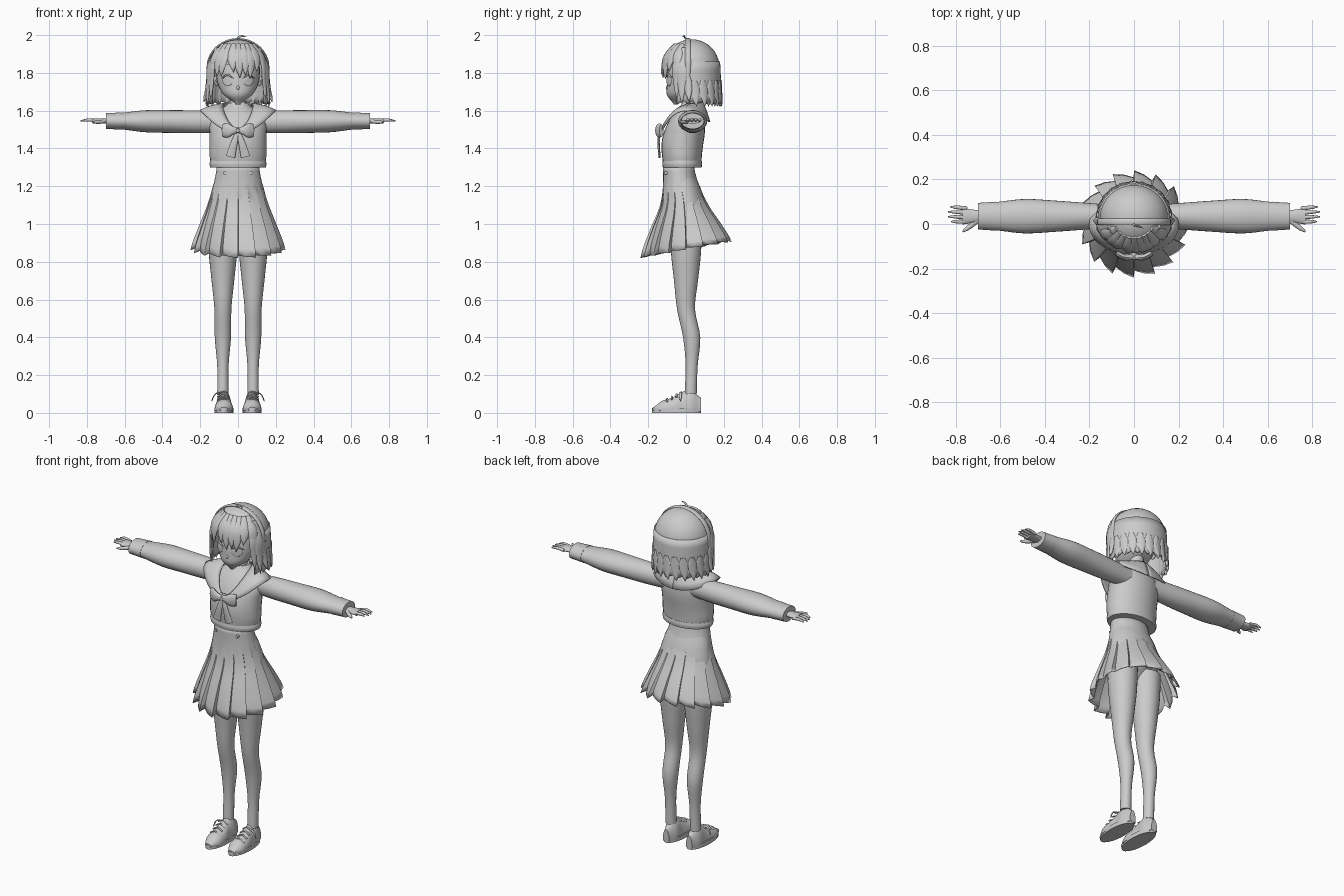
import bpy, bmesh, math, random
from mathutils import Vector

cube = bpy.data.objects.get("Cube")
if cube:
    bpy.data.objects.remove(cube)

random.seed(4)
made = []
GREY = (.6, .6, .6, 1)
FRONT, UP, SIDE = Vector((0, -1, 0)), Vector((0, 0, 1)), Vector((1, 0, 0))
LEG_X, ARM_Y, ARM_Z = .08, .035, 1.545
EVEN, LEAF, TAPER = (1, 1), (.2, 1, 1, .2), (.5, 1, .8, .02)

clay = bpy.data.materials.new("clay_grey")
clay.use_nodes = True
clay.diffuse_color = GREY
clay.node_tree.nodes["Principled BSDF"].inputs["Base Color"].default_value = GREY


def curve(keys, t):
    """Smooth value at t through evenly spaced keys; a single number stays constant."""
    if isinstance(keys, (int, float)):
        return keys
    last = len(keys) - 1
    i = min(int(t * last), last - 1)
    u = t * last - i
    a, b, c, d = keys[max(i - 1, 0)], keys[i], keys[i + 1], keys[min(i + 2, last)]
    return b + (c - a) * (u / 2) + (2 * a - 5 * b + 4 * c - d) * (u * u / 2) + (3 * b - a - 3 * c + d) * (u ** 3 / 2)


def circle(count):
    return [math.tau * i / count for i in range(count)]


def loft(name, rings, closed=True, caps=True, mirror=False, thick=0):
    """Skin a list of point rings into one mesh object."""
    mesh = bpy.data.meshes.new(name)
    bm = bmesh.new()
    grid = [[bm.verts.new(p) for p in ring] for ring in rings]
    count = len(grid[0])
    for low, high in zip(grid, grid[1:]):
        for i in range(count if closed else count - 1):
            j = (i + 1) % count
            bm.faces.new((low[i], low[j], high[j], high[i]))
    if closed and caps:
        bm.faces.new(grid[0])
        bm.faces.new(grid[-1])
    bmesh.ops.recalc_face_normals(bm, faces=bm.faces)
    bm.to_mesh(mesh)
    bm.free()
    mesh.materials.append(clay)
    ob = bpy.data.objects.new(name, mesh)
    bpy.context.collection.objects.link(ob)
    if thick:
        solid = ob.modifiers.new("thickness", 'SOLIDIFY')
        solid.thickness, solid.offset = thick, 0
    if mirror:
        ob.modifiers.new("mirror", 'MIRROR').use_mirror_merge = False
    made.append(ob)


def tube(name, axis, start, end, a, b, wide, deep=None, squash=1, steps=24, sides=28, floor=None, **options):
    """Elliptical sections along an axis; a, b are the centre and wide, deep the radii."""
    rings = []
    for step in range(steps + 1):
        t = step / steps
        pos = start + (end - start) * t
        ra = curve(wide, t)
        rb = ra * squash if deep is None else curve(deep, t)
        ring = []
        for angle in circle(sides):
            p = curve(a, t) + ra * math.cos(angle)
            q = curve(b, t) + rb * math.sin(angle)
            if floor is not None:
                q = max(q, floor)
            ring.append({'x': (pos, p, q), 'y': (p, pos, q), 'z': (p, q, pos)}[axis])
        rings.append(ring)
    loft(name, rings, **options)


def sweep(name, points, width, thick, out, shape=LEAF, steps=14, **options):
    """Flattened strand along a path; out is its thin direction."""
    keys = [Vector(p) for p in points]
    path = [curve(keys, i / steps) for i in range(steps + 1)]
    rings = []
    for i, p in enumerate(path):
        along = (path[min(i + 1, steps)] - path[max(i - 1, 0)]).normalized()
        across = along.cross(out(p) if callable(out) else out).normalized()
        normal = across.cross(along)
        w = max(width * curve(shape, i / steps), .001)
        rings.append([p + across * w * math.cos(v) + normal * min(thick, w) * math.sin(v) for v in circle(12)])
    loft(name, rings, **options)


# Legs and shorts
tube("legs", 'z', .1, 1, LEG_X, (.025, .03, .03, 0, 0, 0, 0),
     (.03, .03, .043, .045, .06, .075, .08), squash=1.06, mirror=True)
tube("shorts", 'z', .93, 1.3, 0, (0, 0, -.03), (.03, .15, .14, .1), squash=.65)

# Shoes, soles and laces
tube("shoe_soles", 'z', 0, .025, LEG_X - .005, -.05, .05, squash=2.6, steps=1, mirror=True)
tube("shoe_uppers", 'y', -.175, .08, LEG_X - .005, .02, (.02, .046, .048, .04, .04, .02),
     (.01, .045, .06, .09, .1, .06), floor=.01, mirror=True)
for i in range(4):
    y, z = i * .025 - .1, .075 + i * .012
    sweep("shoe_lace", [(LEG_X + s * .03, y, z - abs(s) * .015) for s in (-1, 0, 1)], .005, .004, UP, EVEN, mirror=True)
sweep("lace_loops", [(LEG_X, -.03, .11), (.12, -.03, .1), (.14, -.03, .06)], .007, .003, UP, mirror=True)

# Pleated skirt: each pleat flares outward, then steps back in; the hem is lower in front
PLEATS, WAIST, HEM = 16, 1.31, .875
rings = []
for step in range(15):
    t = step / 14
    flare = max(0, (t - .25) / .75)
    ring = []
    for pleat in range(PLEATS):
        for fold in (0, .5, 1):
            angle = math.tau * (pleat + .02 + fold * .96) / PLEATS
            r = 1 - .13 * flare * (1 - fold)
            ring.append((r * curve((.11, .13, .165, .21, .25), t) * math.cos(angle),
                         r * curve((.08, .095, .13, .19, .24), t) * math.sin(angle) + curve((-.04, -.01, 0), t),
                         WAIST + (HEM - WAIST) * t + flare ** 2 * (.043 * math.sin(angle) - .012 * fold)))
    rings.append(ring)
loft("pleated_skirt", rings, caps=False, thick=.003)
tube("skirt_buttons", 'y', -.115, -.09, .07, 1.27, .009, sides=12, steps=2, mirror=True)

# Blouse, hem band, sleeves and cuffs
tube("blouse", 'z', 1.3, 1.64, 0, (-.02, -.02, 0, .025), (.14, .15, .15, .15, .15, .12, .05),
     (.1, .105, .11, .11, .1, .08, .045))
tube("blouse_hem", 'z', 1.3, 1.335, 0, -.02, (.147, .151, .147), squash=.7, steps=6)
tube("sleeves", 'x', .08, .63, ARM_Y, (1.54, ARM_Z), (.05, .06, .07, .077, .063),
     (.055, .06, .06, .058, .043), mirror=True)
tube("cuffs", 'x', .62, .7, ARM_Y, ARM_Z, (.065, .062, .06), squash=.7, steps=6, mirror=True)

# Hands
tube("palms", 'x', .68, .77, ARM_Y, ARM_Z, (.025, .03, .037), .014, mirror=True)
for i in range(4):
    y = .01 + i * .02
    reach = .836 - .006 * (i - 1.6) ** 2
    sweep("finger", [(.75, y, ARM_Z), (.79, y * 1.06, ARM_Z + .006), (reach, y * 1.1, ARM_Z)],
          .009, .008, UP, (1, 1, .8, .3), mirror=True)
sweep("thumbs", [(.7, .02, ARM_Z), (.735, -.01, 1.54), (.77, -.035, 1.54)], .012, .01, UP, (1, 1, .8, .3), mirror=True)

# Sailor collar: neckline to a wider rim that dips at front and back
rows = []
for band in range(5):
    f = band / 4
    row = []
    for i in range(25):
        angle = math.pi * i / 24
        s, c = max(0, math.sin(angle)), math.cos(angle)
        neckline = Vector((.08 * s, -.02 - .105 * c, 1.64 - .14 * ((1 + c) / 2) ** 3))
        rim = Vector((.2 * s, -.005 - .13 * c, 1.6 - .09 * c ** 2 - .03 * c ** 3))
        row.append(neckline.lerp(rim, f) + UP * .012 * math.sin(math.pi * f))
    rows.append(row)
loft("sailor_collar", rows, closed=False, mirror=True, thick=.008)

# Bow
BOW_Z = 1.495
sweep("bow_loops", [(0, -.145, BOW_Z), (.04, -.15, BOW_Z), (.08, -.13, BOW_Z)], .037, .013, FRONT, (.3, .6, 1, .9), mirror=True)
sweep("bow_tails", [(0, -.14, BOW_Z), (.02, -.145, 1.43), (.04, -.14, 1.355)], .025, .006, FRONT, (.4, .7, 1), mirror=True)
tube("bow_knot", 'y', -.16, -.12, 0, BOW_Z, (.01, .015, .015), steps=6, sides=16)

# Neck, head and face
tube("neck", 'z', 1.57, 1.72, 0, .02, (.06, .04, .04))
tube("head", 'z', 1.632, 1.94, 0, (-.055, 0, .02, .03), (.01, .075, .105, .115, .115, .11, .07), squash=.97)
sweep("nose", [(0, -.09, 1.74), (0, -.1, 1.72), (0, -.09, 1.71)], .007, .007, FRONT)
sweep("mouth", [(-.02, -.088, 1.685), (0, -.094, 1.68), (.02, -.088, 1.685)], .004, .003, FRONT)
sweep("ears", [(.11, .02, 1.78), (.12, .025, 1.765), (.11, .02, 1.73)], .018, .01, SIDE, mirror=True)
EYE_OUT = Vector((1, -2, 0))
sweep("eyes", [(.055, -.09, 1.73), (.055, -.09, 1.785)], .028, .004, EYE_OUT, mirror=True)
sweep("eyelashes", [(.025, -.1, 1.77), (.055, -.095, 1.79), (.09, -.067, 1.77)], .005, .005, EYE_OUT, mirror=True)

# Hair volume: a dome above straight sides
HAIR_R, DOME_Z, DOME_H, HAIR_Y = .155, 1.83, .148, .03


def hair_point(angle, z, scale=1):
    """Point on the hair volume; the angle is measured from the front."""
    r = HAIR_R * scale * math.sqrt(1 - (max(0, z - DOME_Z) / DOME_H) ** 2)
    return Vector((r * math.sin(angle), HAIR_Y - .95 * r * math.cos(angle), z))


def hair_out(p):
    return Vector((p.x, p.y - HAIR_Y, max(.001, p.z - DOME_Z)))


def lock(name, angle, drift, top, tip, width, flare=0):
    points = []
    for i in range(4):
        f = i / 3
        points.append(hair_point(angle + drift * f, top + (tip - top) * f, 1.03 + flare * f * f))
    sweep(name, points, width, .009, hair_out, TAPER)


# Crown and the open-fronted back of the hair
crown_z = [DOME_Z + DOME_H * math.sin(math.radians(6 + 9 * i)) for i in range(10)]
loft("hair_crown", [[hair_point(v, z) for v in circle(40)] for z in crown_z])
back = []
for i in range(6):
    z = 1.86 - .045 * i
    back.append([hair_point(math.radians(60 + 5 * j), z + (i == 5) * .006 * (j % 4), 1 + max(0, 1.8 - z) * .3)
                 for j in range(49)])
loft("hair_back", back, closed=False, thick=.012)

# Bangs, side locks and nape
for i in range(9):
    lock("bang", math.radians(14 * i - 56), random.uniform(-.12, .12), 1.95,
         1.775 + random.uniform(-.01, .025) + .01 * (i % 2), .027)
for s in (-1, 1):
    lock("front_side_lock", s, s * .05, 1.93, 1.66, .026, .05)
    lock("side_lock", s * 1.2, s * .05, 1.93, 1.635, .03, .08)
    lock("flick_lock", s * 1.4, s * .1, 1.8, 1.645, .022, .14)
for i in range(11):
    lock("nape_lock", math.radians(95 + 17 * i), .08, 1.76, 1.622, .026, .04)

# Hair band and cowlick
arch = [(.16 * math.cos(v), .01, DOME_Z + DOME_H * math.sin(v)) for v in (math.pi * i / 10 for i in range(11))]
sweep("hair_band", [(.16, 0, 1.7)] + arch + [(-.16, 0, 1.7)], .015, .006,
      lambda p: Vector((p.x, 0, max(.001, p.z - DOME_Z))), EVEN, steps=48)
sweep("cowlick", [(0, .01, 1.97), (0, -.005, 1.985), (.02, -.01, 1.995), (.045, -.02, 1.99)], .006, .004, FRONT, TAPER)

# Smooth shading that keeps folds and edges crisp
bpy.ops.object.select_all(action='DESELECT')
for ob in made:
    ob.select_set(True)
bpy.context.view_layer.objects.active = made[0]
bpy.ops.object.shade_smooth_by_angle(angle=math.radians(38))
